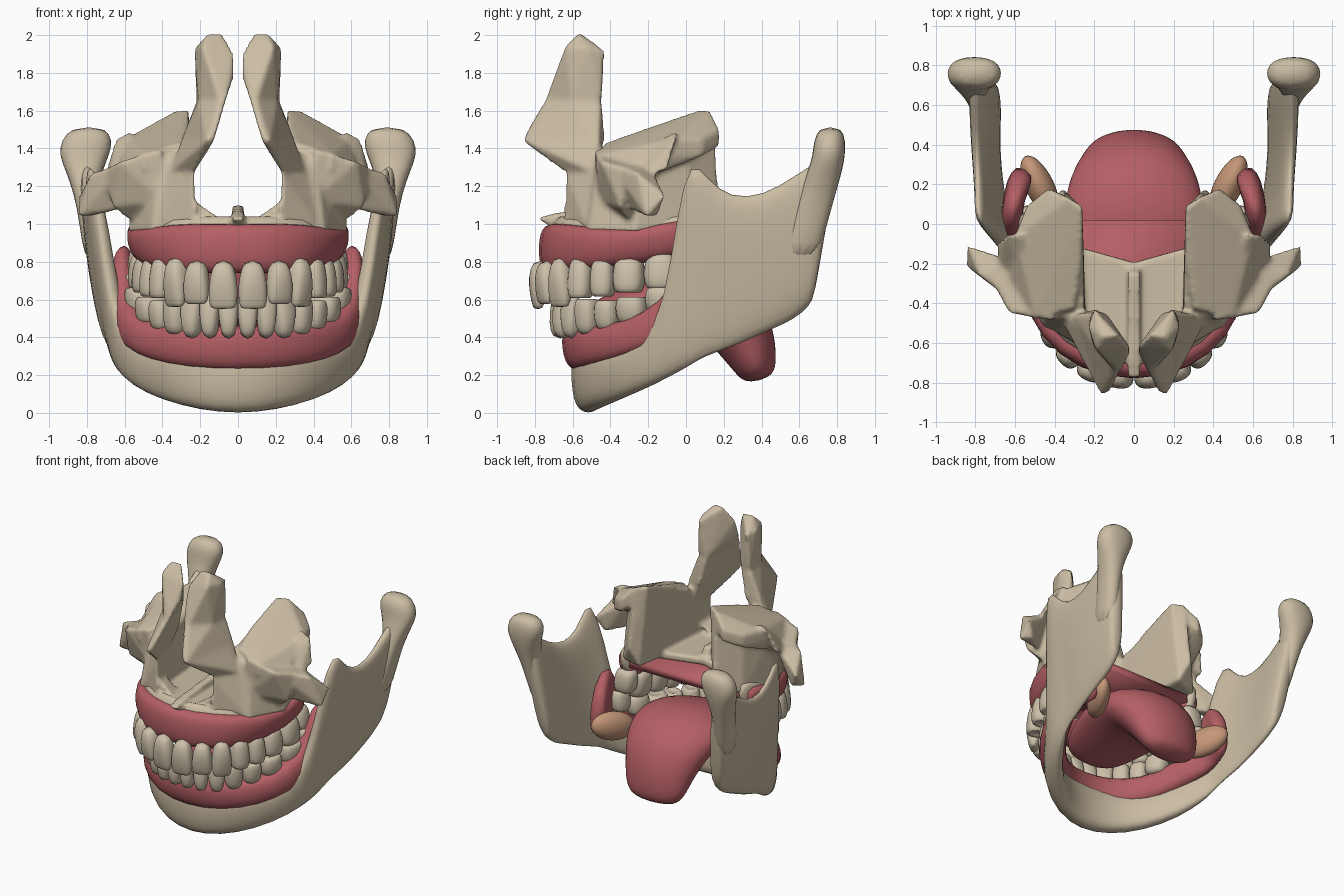
import bpy, bmesh, math
from mathutils import Vector, Matrix

cube = bpy.data.objects.get("Cube")
if cube:
    bpy.data.objects.remove(cube, do_unlink=True)


def material(name, rgb):
    m = bpy.data.materials.new(name)
    m.use_nodes = True
    m.diffuse_color = (*rgb, 1)
    m.node_tree.nodes["Principled BSDF"].inputs["Base Color"].default_value = (*rgb, 1)
    return m


BONE = material("bone", (0.60, 0.51, 0.37))
ENAMEL = material("tooth enamel", (0.61, 0.53, 0.40))
FLESH = material("gum and tongue", (0.46, 0.115, 0.13))
GLAND = material("gland tan", (0.56, 0.31, 0.19))


def finish(name, bm, mat, mirror=True, subsurf=1, voxel=0):
    bmesh.ops.recalc_face_normals(bm, faces=bm.faces[:])
    me = bpy.data.meshes.new(name)
    bm.to_mesh(me)
    bm.free()
    me.materials.append(mat)
    me.shade_smooth()
    ob = bpy.data.objects.new(name, me)
    bpy.context.scene.collection.objects.link(ob)
    if mirror:
        m = ob.modifiers.new("Mirror", 'MIRROR')
        m.use_mirror_merge = not voxel
    if voxel:
        r = ob.modifiers.new("Fuse", 'REMESH')
        r.mode = 'VOXEL'
        r.voxel_size = voxel
        r.use_smooth_shade = True
        s = ob.modifiers.new("Soften", 'SMOOTH')
        s.factor, s.iterations = 0.5, 6
    elif subsurf:
        s = ob.modifiers.new("Subdivision", 'SUBSURF')
        s.levels = s.render_levels = subsurf
    return ob


def loft(bm, rings, caps=(True, True)):
    rows = [[bm.verts.new(p) for p in ring] for ring in rings]
    n = len(rows[0])
    for a, b in zip(rows, rows[1:]):
        for k in range(n):
            bm.faces.new((a[k], a[(k + 1) % n], b[(k + 1) % n], b[k]))
    for row, cap in zip((rows[0], rows[-1]), caps):
        if cap:
            bm.faces.new(row)


def oval(n, power):
    out = []
    for k in range(n):
        a = 2 * math.pi * k / n
        out.append([math.copysign(abs(f) ** power, f) for f in (math.cos(a), math.sin(a))])
    return out


def wall(name, columns, mat):
    """Curved wall from the midline backwards: (bottom, top, half thickness)."""
    bots = [Vector(c[0]) for c in columns]
    tops = [Vector(c[1]) for c in columns]
    mids = [(b + t) / 2 for b, t in zip(bots, tops)]
    rings = []
    for i, (b, t) in enumerate(zip(bots, tops)):
        d = mids[min(i + 1, len(mids) - 1)] - mids[max(i - 1, 0)]
        n = Vector((d.y, -d.x, 0)).normalized() if i else Vector((0, -1, 0))
        rings.append([mids[i] + n * c * columns[i][2] + (t - b) / 2 * s for c, s in oval(12, 0.75)])
    bm = bmesh.new()
    loft(bm, rings, (False, True))
    return finish(name, bm, mat)


def hull(bm, points):
    verts = [bm.verts.new(p) for p in points]
    res = bmesh.ops.convex_hull(bm, input=verts)
    inner = {g for g in res["geom_interior"] + res["geom_unused"] if isinstance(g, bmesh.types.BMVert)}
    if inner:
        bmesh.ops.delete(bm, geom=list(inner), context='VERTS')


# Lower jaw: chin, body, ramus with its front spike and notch
wall("lower_jaw", [
    ((0, -.53, -.01), (0, -.55, .34), .085),
    ((.2, -.49, .01), (.24, -.51, .34), .08),
    ((.39, -.37, .06), (.43, -.39, .34), .07),
    ((.55, -.18, .14), (.56, -.2, .37), .06),
    ((.63, -.02, .22), (.66, -.1, .62), .055),
    ((.65, .04, .25), (.72, -.04, 1.08), .05),
    ((.66, .1, .28), (.79, .02, 1.38), .045),
    ((.67, .2, .32), (.79, .12, 1.25), .04),
    ((.69, .3, .36), (.79, .23, 1.15), .045),
    ((.7, .45, .43), (.8, .41, 1.16), .05),
    ((.7, .57, .48), (.8, .58, 1.27), .06),
    ((.71, .65, .55), (.8, .72, 1.36), .06),
    ((.715, .68, .6), (.8, .81, 1.38), .05)], BONE)

# Joint neck and its wide head: (centre x, y, z, radius x, radius y)
bm = bmesh.new()
loft(bm, [[(x + rx * c, y + ry * s, z) for c, s in oval(12, 0.85)] for x, y, z, rx, ry in (
    (.765, .6, .8, .05, .1), (.785, .65, 1.0, .055, .1), (.805, .7, 1.16, .065, .095),
    (.815, .735, 1.28, .1, .095), (.815, .757, 1.36, .135, .088),
    (.8, .76, 1.44, .145, .088), (.79, .765, 1.515, .09, .06))])
finish("jaw_joint", bm, BONE)

# Gums
wall("lower_gum", [
    ((0, -.57, .215), (0, -.6, .47), .09),
    ((.24, -.52, .225), (.22, -.55, .46), .095),
    ((.43, -.38, .265), (.4, -.4, .47), .095),
    ((.55, -.2, .33), (.52, -.22, .52), .095),
    ((.6, 0, .39), (.6, -.05, .67), .085),
    ((.62, .1, .42), (.625, .03, .94), .05),
    ((.59, .22, .45), (.585, .18, .86), .065),
    ((.55, .29, .48), (.545, .27, .72), .05)], FLESH)
upper = [
    ((0, -.725, .735), (0, -.725, 1.0), .075),
    ((.24, -.68, .735), (.25, -.67, 1.01), .075),
    ((.4, -.54, .755), (.43, -.53, .99), .08),
    ((.47, -.3, .775), (.53, -.3, .97), .085),
    ((.49, -.1, .81), (.53, -.1, 1.01), .08),
    ((.49, .04, .85), (.51, .04, 1.04), .06)]
wall("upper_gum", upper, FLESH)
wall("upper_tooth_ridge_bone",
     [(b, (t[0] * .96, t[1] + .04, t[2] + .04), th * .65) for b, t, th in upper], BONE)

# Roof of the mouth: soft lining, with a bare spot above
bm = bmesh.new()
hull(bm, [(s * x, y, z) for s in (1, -1) for z in (.92, .98)
          for x, y in ((.2, -.66), (.4, -.4), (.46, .02), (.2, -.09))])
finish("palate_lining", bm, FLESH, mirror=False, subsurf=0)
bm = bmesh.new()
hull(bm, [(x, y, z) for z in (1.015, 1.024)
          for x, y in ((.09, -.36), (.11, -.28), (.15, -.27), (.12, -.35))])
finish("palate_patch", bm, FLESH, mirror=False, subsurf=0)

# Upper jaw: overlapping hulls fused into one bone
bm = bmesh.new()
# wall beside the nose and under the eye
hull(bm, [(.24, -.6, .98), (.46, -.52, .96), (.58, -.27, .96), (.5, .04, .98), (.3, .12, 1.0),
          (.25, -.5, 1.38), (.42, -.46, 1.34), (.56, -.2, 1.33), (.48, 0, 1.44),
          (.26, .08, 1.59), (.34, .14, 1.57), (.36, .18, 1.15)])
# sloping floor of the eye socket
floor = [(.26, .09, 1.61), (.33, .13, 1.6), (.43, .18, 1.5), (.54, .09, 1.45), (.6, -.06, 1.45),
         (.63, -.3, 1.3), (.5, -.48, 1.37), (.3, -.43, 1.43), (.27, -.2, 1.51)]
hull(bm, floor + [(x, y, z - .09) for x, y, z in floor])
# cheekbone root, its backward stub and its upward stub
hull(bm, [(.4, -.47, 1.12), (.4, -.49, 1.4), (.63, -.45, 1.33), (.58, -.3, 1.02),
          (.53, -.1, 1.32), (.71, -.3, 1.29), (.67, -.35, 1.09)])
hull(bm, [(.6, -.4, 1.31), (.6, -.3, 1.08), (.85, -.21, 1.04), (.78, -.15, 1.04),
          (.84, -.11, 1.15), (.78, -.26, 1.27), (.62, -.18, 1.3)])
hull(bm, [(.54, -.37, 1.3), (.68, -.24, 1.25), (.57, -.05, 1.5), (.65, -.05, 1.45),
          (.5, -.13, 1.35), (.7, -.1, 1.28)])
# tall strip beside the nose, in chained sections
strip = [
    [(.22, -.65, 1.0), (.42, -.53, 1.0), (.24, -.48, 1.0)],
    [(.23, -.64, 1.27), (.36, -.5, 1.28), (.25, -.46, 1.28)],
    [(.12, -.85, 1.48), (.17, -.86, 1.44), (.13, -.85, 1.43), (.28, -.52, 1.47),
     (.19, -.43, 1.45), (.31, -.46, 1.42)],
    [(.06, -.74, 1.66), (.1, -.74, 1.66), (.21, -.6, 1.65), (.22, -.45, 1.65), (.14, -.45, 1.65)],
    [(.02, -.65, 1.78), (.02, -.62, 1.9), (.08, -.56, 2.01), (.16, -.57, 2.01),
     (.23, -.52, 1.93), (.2, -.43, 1.92), (.19, -.64, 1.94)]]
for a, b in zip(strip, strip[1:]):
    hull(bm, a + b)
# nose floor, its rounded corner, and the crest along the middle
hull(bm, [(x, y, z) for z in (.975, 1.03) for x, y in ((-.02, -.72), (.25, -.64), (.34, -.1), (-.02, -.2))])
hull(bm, [(.08, -.64, 1.02), (.26, -.62, 1.15), (.26, -.62, 1.0), (.26, -.5, 1.12), (.12, -.52, 1.02)])
hull(bm, [(x, y, z) for x in (-.03, .025)
          for y, z in ((-.79, 1.03), (-.7, .98), (-.68, 1.06), (-.25, 1.1), (-.2, 1.0))])
finish("upper_jaw", bm, BONE, voxel=.014)

# Tongue: (y, z, half width, half thickness) along its spine
spine = [(-.52, .52, .16, .05), (-.4, .55, .27, .08), (-.15, .62, .35, .13), (.08, .63, .37, .17),
         (.24, .53, .33, .2), (.32, .38, .27, .165), (.37, .25, .24, .12), (.39, .17, .16, .08)]
rings = []
for i, (y, z, w, h) in enumerate(spine):
    p, q = spine[max(i - 1, 0)], spine[min(i + 1, len(spine) - 1)]
    d = Vector((0, q[0] - p[0], q[1] - p[1])).normalized()
    n = Vector((0, -d.z, d.y))
    rings.append([Vector((w * c, y, z)) + n * h * s for c, s in oval(14, 1)])
bm = bmesh.new()
loft(bm, rings)
finish("tongue", bm, FLESH, mirror=False, subsurf=2)

# Glands on the inner side of the lower gum
bm = bmesh.new()
bmesh.ops.create_uvsphere(
    bm, u_segments=16, v_segments=10, radius=1,
    matrix=Matrix.Translation((.475, .19, .54)) @ Matrix.Rotation(-.45, 4, 'Z')
    @ Matrix.Rotation(.25, 4, 'X') @ Matrix.Diagonal((.075, .18, .105, 1)))
finish("gland", bm, GLAND)


# Teeth: rings from biting edge to root as (height, width, depth)
FRONT = [(0, .75, .25), (.05, .95, .42), (.3, 1.06, .75), (.65, .98, 1), (1, .6, .75)]
BACK = [(.1, .4, .4), (0, .7, .7), (.1, .98, .92), (.4, 1.08, 1), (.75, 1, .97), (1, .7, .75)]


def tooth_row(name, row, lean):
    """Each tooth: x, y, edge height, root height, half width, half depth."""
    for i, (x, y, edge, root, w, d) in enumerate(row):
        p = row[i - 1] if i else (-x, y)
        q = row[min(i + 1, len(row) - 1)]
        t = Vector((q[0] - p[0], q[1] - p[1], 0)).normalized()
        n = Vector((t.y, -t.x, 0))
        rings = []
        for h, sx, sy in (FRONT if i < 3 else BACK):
            c = Vector((x, y, edge + (root - edge) * h)) + n * lean * (1 - h)
            rings.append([c + t * w * sx * u + n * d * sy * v for u, v in oval(12, 0.75)])
        bm = bmesh.new()
        loft(bm, rings)
        finish(f"{name}_{i + 1}", bm, ENAMEL)


tooth_row("upper_tooth", [
    (.077, -.765, .55, .81, .077, .065), (.215, -.73, .575, .81, .07, .065),
    (.32, -.655, .56, .83, .068, .07), (.385, -.55, .6, .83, .066, .078),
    (.43, -.435, .61, .83, .066, .085), (.46, -.3, .63, .84, .084, .095),
    (.48, -.13, .65, .86, .09, .095), (.49, .0, .72, .9, .068, .085)], .02)
tooth_row("lower_tooth", [
    (.05, -.665, .64, .39, .053, .058), (.148, -.65, .64, .39, .053, .058),
    (.24, -.6, .64, .39, .06, .062), (.32, -.515, .61, .41, .062, .072),
    (.39, -.41, .6, .43, .066, .078), (.445, -.28, .62, .46, .084, .095),
    (.5, -.12, .67, .51, .09, .095), (.54, .02, .74, .57, .072, .08)], .015)
